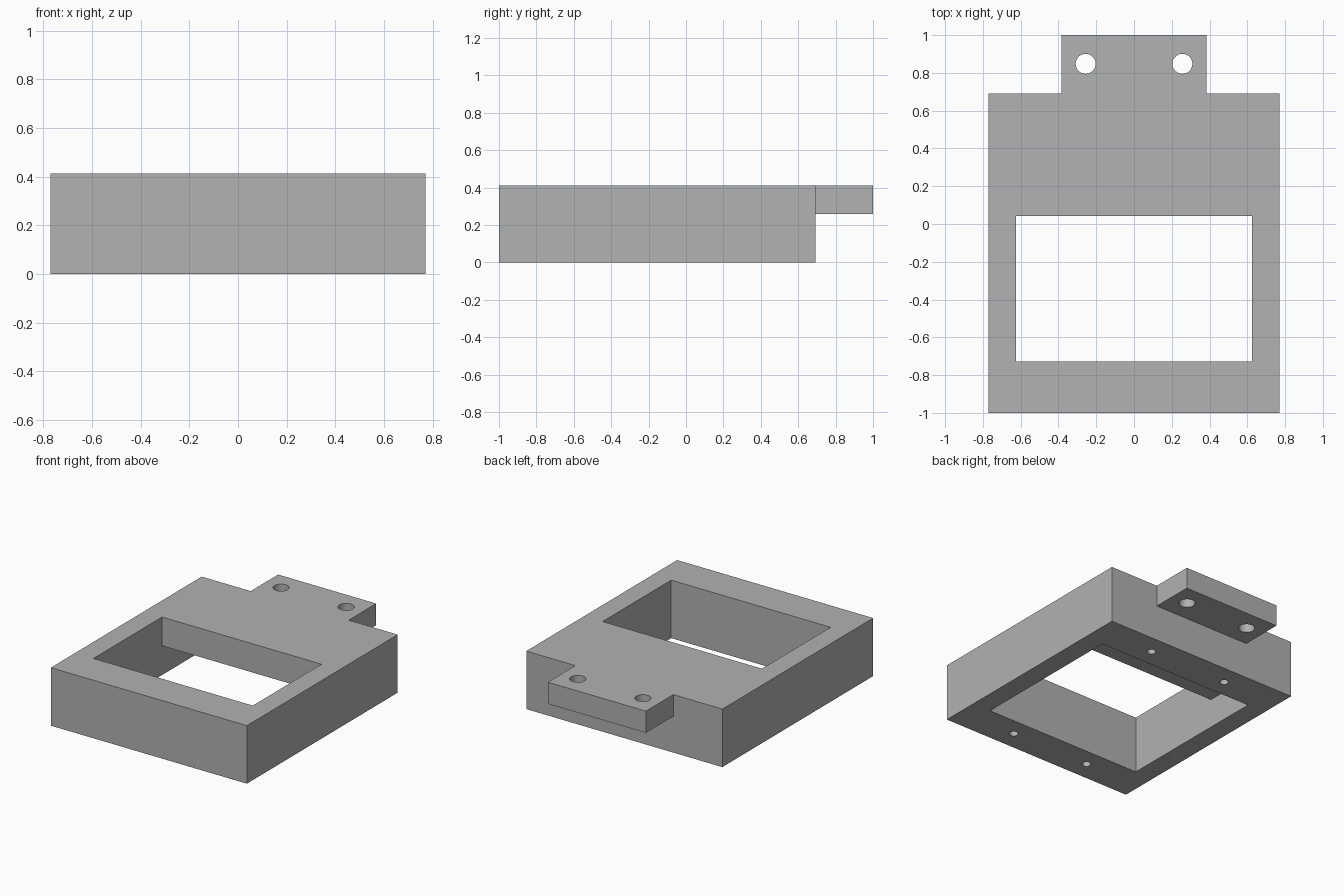
import bpy
import bmesh
import math
from mathutils import Matrix, Vector

default_cube = bpy.data.objects.get("Cube")
if default_cube:
    bpy.data.objects.remove(default_cube, do_unlink=True)

HEIGHT = 0.412
BACK = 0.692

# Plain grey material
grey = bpy.data.materials.new("plain grey")
grey.use_nodes = True
colour = (0.445, 0.445, 0.445, 1.0)
grey.diffuse_color = colour
grey.node_tree.nodes["Principled BSDF"].inputs["Base Color"].default_value = colour


def make_object(name, bm):
    mesh = bpy.data.meshes.new(name)
    bm.to_mesh(mesh)
    bm.free()
    mesh.materials.append(grey)
    obj = bpy.data.objects.new(name, mesh)
    bpy.context.collection.objects.link(obj)
    return obj


def box(name, low, high):
    low, high = Vector(low), Vector(high)
    bm = bmesh.new()
    place = Matrix.Translation((low + high) / 2) @ Matrix.Diagonal((*(high - low), 1))
    bmesh.ops.create_cube(bm, size=1, matrix=place)
    return make_object(name, bm)


def hole_pair(name, x, y, radius, bottom, top):
    bm = bmesh.new()
    for side in (-1, 1):
        place = Matrix.Translation((side * x, y, (bottom + top) / 2))
        bmesh.ops.create_cone(bm, cap_ends=True, segments=32, radius1=radius,
                              radius2=radius, depth=top - bottom, matrix=place)
    return make_object(name, bm)


def combine(target, tool, operation):
    tool.hide_render = True
    mod = target.modifiers.new(tool.name, 'BOOLEAN')
    mod.operation = operation
    mod.solver = 'EXACT'
    mod.object = tool
    bpy.context.view_layer.objects.active = target
    bpy.ops.object.modifier_apply(modifier=mod.name)
    bpy.data.objects.remove(tool, do_unlink=True)


# Main block with the thinner mounting tab at the back
frame = box("bracket_frame", (-0.77, -1, 0), (0.77, BACK, HEIGHT))
tab = box("mounting_tab", (-0.385, 0.6, 0.258), (0.385, 1, HEIGHT))
combine(frame, tab, 'UNION')

# Window through the block, and the deeper recess that opens below
window = box("window_cutter", (-0.626, -0.728, -0.1), (0.626, 0.042, 0.6))
combine(frame, window, 'DIFFERENCE')
recess = box("recess_cutter", (-0.626, -0.728, -0.1), (0.626, 0.42, 0.208))
combine(frame, recess, 'DIFFERENCE')

# Through holes in the tab, and blind screw holes in the underside
combine(frame, hole_pair("tab_holes", 0.256, 0.848, 0.053, 0.1, 0.6), 'DIFFERENCE')
for y in (-0.86, 0.55):
    combine(frame, hole_pair("screw_holes", 0.312, y, 0.029, -0.1, 0.208), 'DIFFERENCE')

# Smooth hole walls, crisp edges
bpy.ops.object.select_all(action='DESELECT')
frame.select_set(True)
bpy.context.view_layer.objects.active = frame
bpy.ops.object.shade_smooth_by_angle(angle=math.radians(30))
